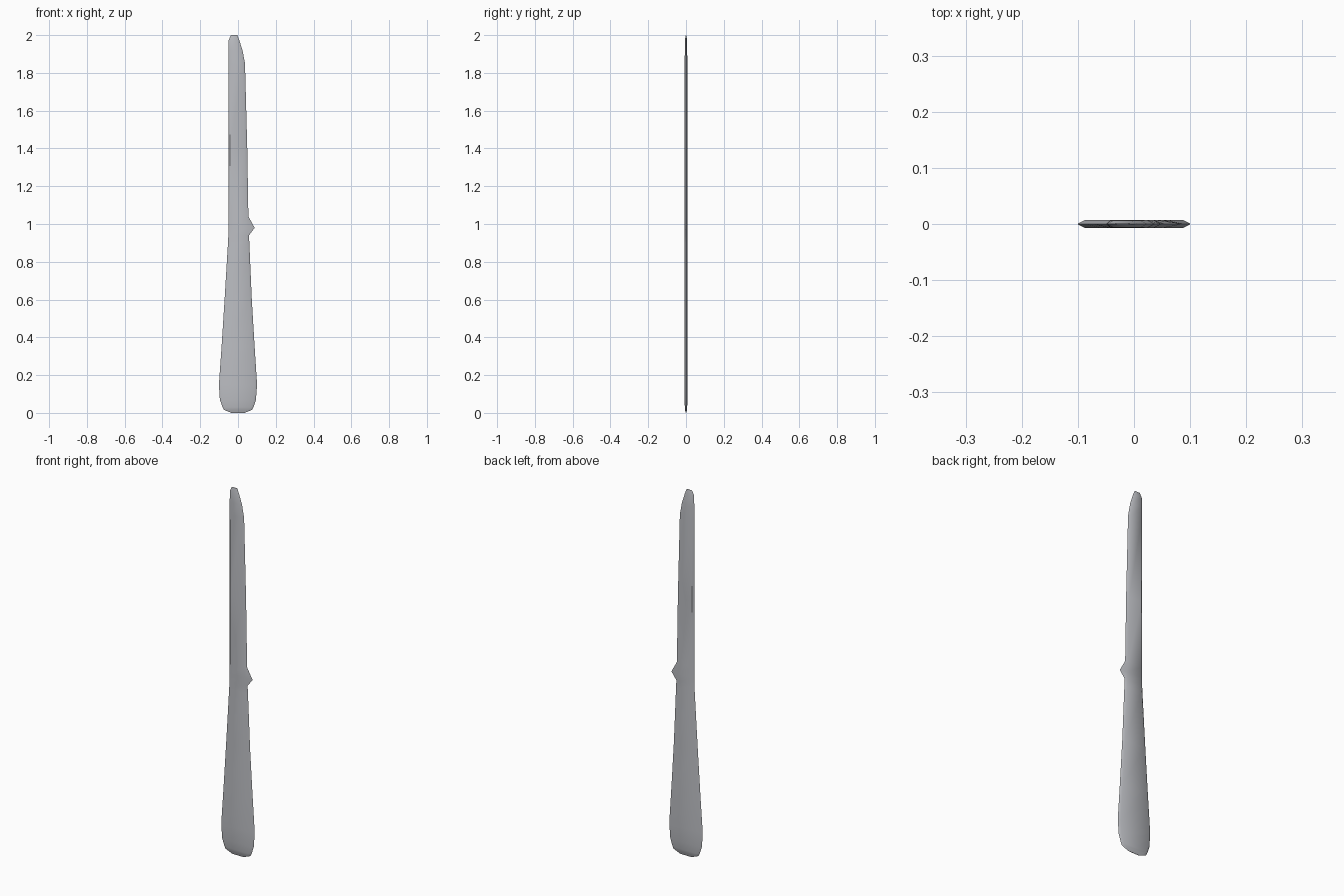
import bpy, bmesh, math

# one flat colour
steel = bpy.data.materials.new("steel grey")
steel.diffuse_color = (0.50, 0.51, 0.54, 1)

# stations: height, spine x, edge x, half thickness, spine bevel, edge bevel
stations = [
    (0.000, -0.035, 0.035, 0.0010, 0.012, 0.012),
    (0.016, -0.075, 0.075, 0.0058, 0.020, 0.020),
    (0.030, -0.082, 0.082, 0.0065, 0.014, 0.014),
    (0.070, -0.096, 0.095, 0.0070, 0.013, 0.013),
    (0.150, -0.101, 0.101, 0.0070, 0.013, 0.013),
    (0.350, -0.087, 0.088, 0.0070, 0.013, 0.013),
    (0.600, -0.071, 0.073, 0.0070, 0.012, 0.012),
    (0.900, -0.053, 0.060, 0.0070, 0.010, 0.012),
    (0.940, -0.051, 0.058, 0.0070, 0.010, 0.014),
    (0.980, -0.050, 0.088, 0.0070, 0.009, 0.036),
    (1.040, -0.050, 0.055, 0.0070, 0.008, 0.015),
    (1.400, -0.050, 0.049, 0.0070, 0.008, 0.014),
    (1.850, -0.050, 0.037, 0.0068, 0.008, 0.013),
    (1.920, -0.050, 0.024, 0.0065, 0.009, 0.013),
    (1.975, -0.049, 0.006, 0.0058, 0.011, 0.013),
    (2.000, -0.037, -0.004, 0.0010, 0.008, 0.008),
]

# whole knife: six-sided section lofted through the stations
bm = bmesh.new()
rings = []
for z, l, r, t, bl, br in stations:
    section = [(l, 0), (l + bl, -t), (r - br, -t), (r, 0), (r - br, t), (l + bl, t)]
    rings.append([bm.verts.new((x, y, z)) for x, y in section])
for a, b in zip(rings, rings[1:]):
    for i in range(6):
        j = (i + 1) % 6
        bm.faces.new((a[i], a[j], b[j], b[i]))
bm.faces.new(rings[0][::-1])
bm.faces.new(rings[-1])
bmesh.ops.recalc_face_normals(bm, faces=bm.faces)
mesh = bpy.data.meshes.new("knife")
bm.to_mesh(mesh)
bm.free()
knife = bpy.data.objects.new("knife", mesh)
bpy.context.collection.objects.link(knife)
mesh.materials.append(steel)

# smooth shading, keeping the thin outer rim sharp
bpy.context.view_layer.objects.active = knife
knife.select_set(True)
bpy.ops.object.shade_smooth_by_angle(angle=math.radians(40))
